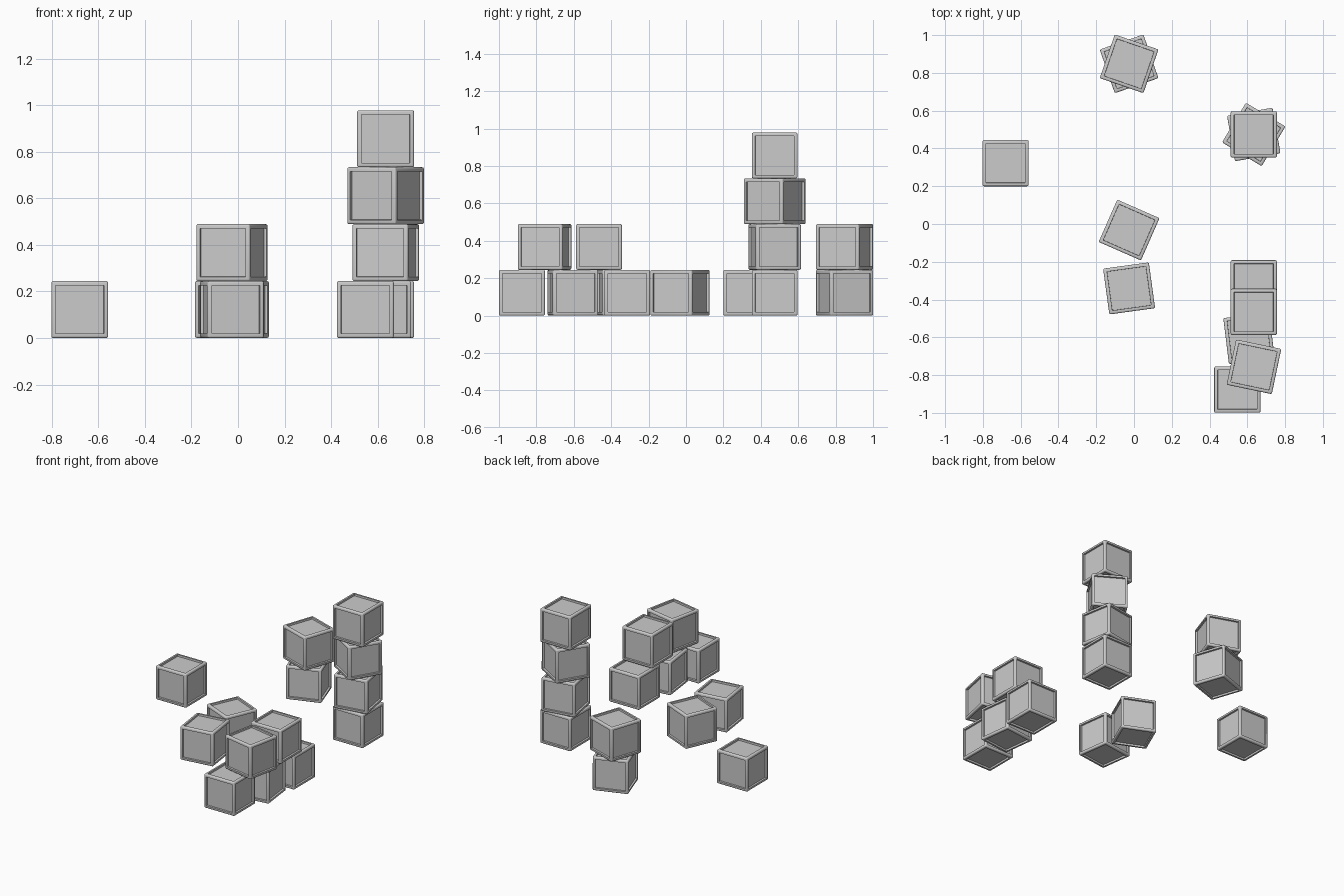
import bpy, bmesh
from math import radians

if "Cube" in bpy.data.objects:
    bpy.data.objects.remove(bpy.data.objects["Cube"])

S = 0.2445        # crate size
RIM = 0.026       # frame width
DEPTH = 0.013     # panel recess


def crate_mesh():
    bm = bmesh.new()
    bmesh.ops.create_cube(bm, size=S)
    outer = list(bm.edges)
    panels = list(bm.faces)
    # flat frame, then recessed panel on all six sides
    bmesh.ops.inset_individual(bm, faces=panels, thickness=RIM)
    bmesh.ops.inset_individual(bm, faces=panels, thickness=0.001, depth=-DEPTH)
    # rounded outer edges
    bmesh.ops.bevel(bm, geom=outer, offset=0.008, segments=3,
                    profile=0.5, affect='EDGES')
    bmesh.ops.recalc_face_normals(bm, faces=bm.faces)
    me = bpy.data.meshes.new("crate")
    bm.to_mesh(me)
    bm.free()
    return me


mesh = crate_mesh()


def stack(name, crates, start=0):
    """Each crate: x, y, level, turn in degrees."""
    for i, (x, y, level, turn) in enumerate(crates, 1):
        ob = bpy.data.objects.new(f"{name}_crate_{i}", mesh)
        ob.location = (x, y, S * (level + 0.5))
        ob.rotation_euler.z = radians(turn)
        bpy.context.collection.objects.link(ob)


# four-high tower
stack("tower", [(0.634, 0.474, i, a) for i, a in enumerate((0, 10, -31, 0))])
# two-high stack
stack("pair", [(-0.026, 0.848, 0, 19), (-0.026, 0.848, 1, -19)])
# crates standing alone
stack("single", [(-0.68, 0.322, 0, 0), (-0.026, -0.032, 0, -23.7),
                 (-0.026, -0.341, 0, 7.8)])
# heap of three below and two on top
stack("heap", [(0.547, -0.877, 0, 0), (0.609, -0.605, 0, 7),
               (0.634, -0.314, 0, 0), (0.634, -0.465, 1, 0),
               (0.635, -0.756, 1, -11.8)])

# smooth bevels, sharp panel edges
for ob in bpy.context.collection.objects:
    ob.select_set(True)
    bpy.context.view_layer.objects.active = ob
bpy.ops.object.shade_smooth_by_angle(angle=radians(35))
